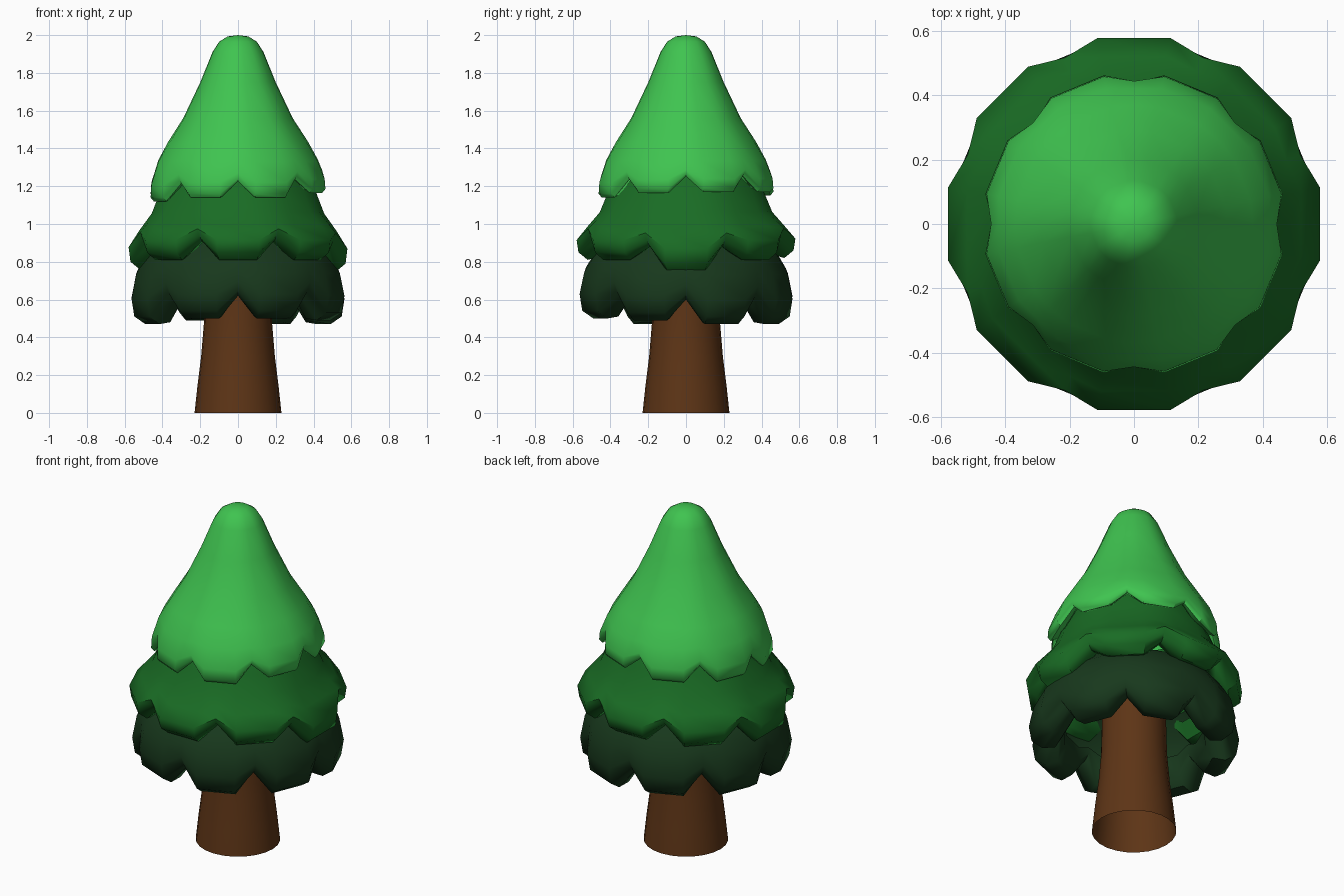
import bpy, bmesh, math

if "Cube" in bpy.data.objects:
    bpy.data.objects.remove(bpy.data.objects["Cube"])


def material(name, color):
    m = bpy.data.materials.new(name)
    m.diffuse_color = (*color, 1)
    m.use_nodes = True
    m.node_tree.nodes["Principled BSDF"].inputs["Base Color"].default_value = m.diffuse_color
    return m


def finish(name, bm, mat, angle):
    bmesh.ops.recalc_face_normals(bm, faces=bm.faces)
    me = bpy.data.meshes.new(name)
    bm.to_mesh(me)
    bm.free()
    me.materials.append(mat)
    ob = bpy.data.objects.new(name, me)
    bpy.context.collection.objects.link(ob)
    bpy.ops.object.select_all(action='DESELECT')
    ob.select_set(True)
    bpy.context.view_layer.objects.active = ob
    bpy.ops.object.shade_smooth_by_angle(angle=math.radians(angle))


def skin(bm, rings):
    for a, b in zip(rings, rings[1:]):
        n = len(a)
        for i in range(n):
            j = (i + 1) % n
            bm.faces.new((a[i], a[j], b[j], b[i]))


def tier(name, mat, profile, phase, drops, tip=None):
    """Eight-lobed skirt. Profile rows: radius, height, notch rise, notch radius factor."""
    bm = bmesh.new()
    rings = []
    for r, z, rise, shrink in profile:
        ring = []
        for k in range(8):
            for off in (-22.5, -11, 11):
                a = math.radians(45 * k + phase + off)
                rr, zz = r, z
                if off == -22.5:
                    rr, zz = r * shrink, z + rise
                    d = (drops[k] + drops[k - 1]) / 2
                else:
                    d = drops[k]
                weight = min(1, rise / 0.08)
                zz += d * weight
                ring.append(bm.verts.new((rr * math.sin(a), -rr * math.cos(a), zz)))
        rings.append(ring)
    skin(bm, rings)
    if tip is not None:
        top = bm.verts.new((0, 0, tip))
        first = rings[0]
        for i in range(24):
            bm.faces.new((first[i], top, first[(i + 1) % 24]))
    finish(name, bm, mat, 50)


brown = material("bark", (0.11, 0.035, 0.008))
dark = material("dark_green", (0.009, 0.04, 0.012))
mid = material("mid_green", (0.01, 0.15, 0.018))
light = material("light_green", (0.05, 0.55, 0.08))

# Trunk: flared open tube
bm = bmesh.new()
rings = []
for r, z in ((0.23, 0), (0.215, 0.14), (0.195, 0.3), (0.18, 0.48), (0.175, 0.68), (0.17, 0.95)):
    rings.append([bm.verts.new((r * math.cos(math.tau * i / 24), r * math.sin(math.tau * i / 24), z))
                  for i in range(24)])
skin(bm, rings)
finish("trunk", bm, brown, 40)

# Bottom foliage skirt, curled under
tier("foliage_bottom", dark, [
    (0.40, 0.92, 0, 1), (0.49, 0.84, 0.01, 0.98), (0.55, 0.74, 0.03, 0.96),
    (0.575, 0.62, 0.07, 0.94), (0.56, 0.53, 0.11, 0.93), (0.50, 0.49, 0.12, 0.93),
    (0.43, 0.50, 0.12, 0.95), (0.39, 0.57, 0.08, 0.97), (0.38, 0.66, 0.03, 1)],
    22.5, (0.01, 0.0, -0.02, -0.02, 0.0, -0.01, -0.02, 0.01))

# Middle foliage skirt, lobes staggered
tier("foliage_middle", mid, [
    (0.34, 1.32, 0, 1), (0.42, 1.17, 0, 1), (0.465, 1.06, 0.01, 0.99),
    (0.53, 0.98, 0.03, 0.97), (0.59, 0.90, 0.06, 0.95), (0.58, 0.83, 0.09, 0.94),
    (0.53, 0.79, 0.10, 0.94), (0.46, 0.81, 0.09, 0.96), (0.42, 0.89, 0.04, 1)],
    0, (0.02, 0.02, -0.04, 0.02, 0.03, 0.01, -0.03, 0.02))

# Top cone with scalloped hem
tier("foliage_top", light, [
    (0.055, 1.993, 0, 1), (0.10, 1.965, 0, 1), (0.135, 1.91, 0, 1),
    (0.20, 1.75, 0, 1), (0.29, 1.56, 0, 1), (0.37, 1.43, 0.005, 1),
    (0.43, 1.33, 0.01, 0.98), (0.468, 1.22, 0.05, 0.95), (0.472, 1.16, 0.08, 0.93),
    (0.455, 1.14, 0.085, 0.93), (0.415, 1.16, 0.08, 0.95), (0.39, 1.22, 0.03, 1)],
    22.5, (0.0, 0.025, 0.03, 0.03, 0.01, 0.0, -0.02, 0.0), tip=2.0)
